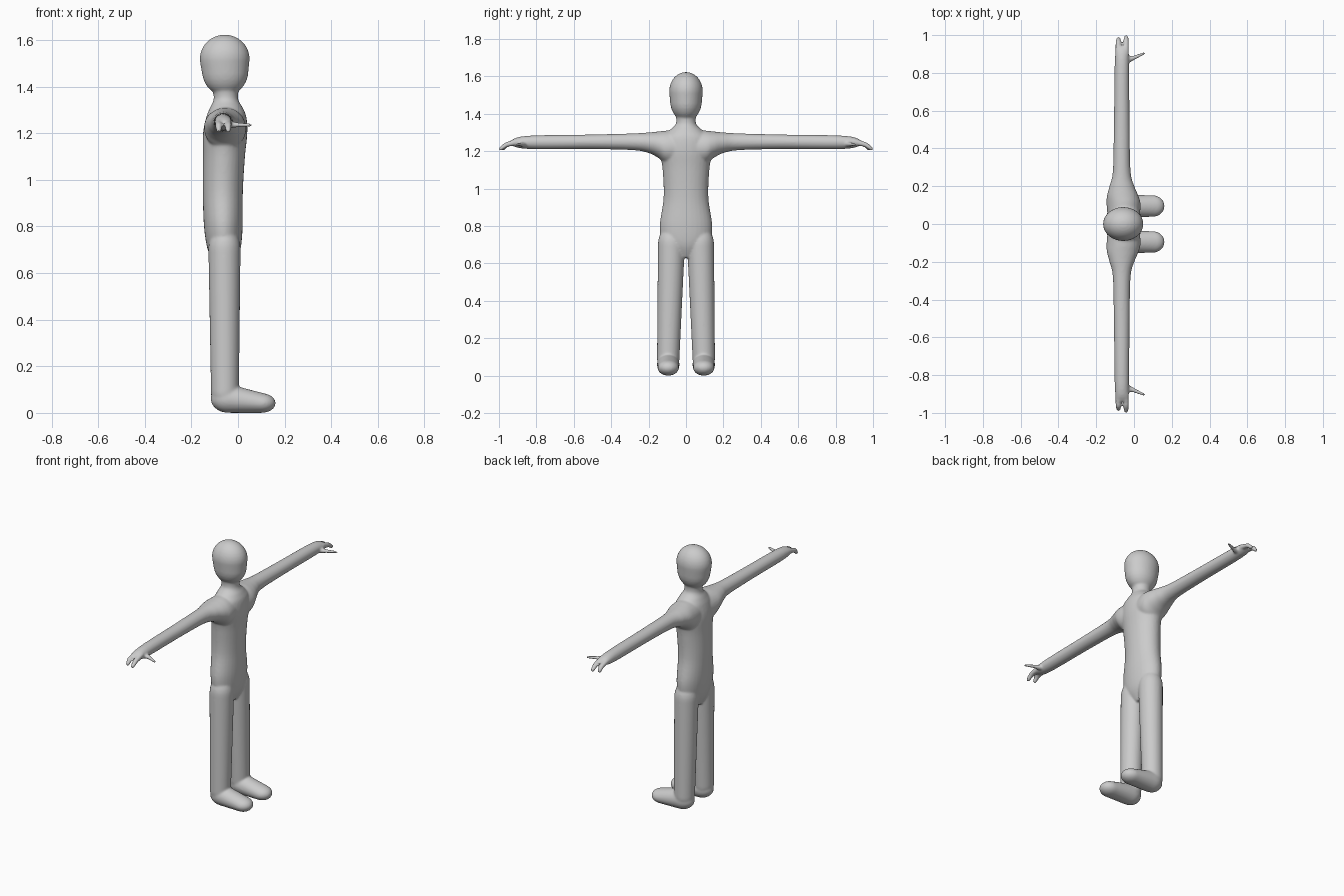
import bpy
import bmesh
from math import cos, sin, pi
from mathutils import Vector

cube = bpy.data.objects.get("Cube")
if cube:
    bpy.data.objects.remove(cube, do_unlink=True)

SIDES = 32
STEPS = 6
X, Y, Z = range(3)


def spline(rows):
    """Resample section rows along a smooth Catmull-Rom curve."""
    rows = [Vector(row) for row in rows]
    padded = [rows[0]] + rows + [rows[-1]]
    smooth = []
    for before, start, end, after in zip(padded, padded[1:], padded[2:], padded[3:]):
        leave, arrive = (end - before) / 2, (after - start) / 2
        for step in range(STEPS):
            t = step / STEPS
            ease = t * t * (3 - 2 * t)
            smooth.append(start.lerp(end, ease)
                          + leave * t * (1 - t) ** 2
                          - arrive * t * t * (1 - t))
    return smooth + [rows[-1]]


def loft(bm, rows, axis, side=1):
    """Skin over oval sections: position, two centres, two half sizes."""
    u_axis, v_axis = [k for k in (X, Y, Z) if k != axis]
    rings = []
    for position, u, v, u_half, v_half in spline(rows):
        ring = []
        for k in range(SIDES):
            angle = 2 * pi * k / SIDES
            point = Vector()
            point[axis] = position
            point[u_axis] = u + u_half * cos(angle)
            point[v_axis] = v + v_half * sin(angle)
            point.y *= side
            ring.append(bm.verts.new(point))
        rings.append(ring)
    for low, high in zip(rings, rings[1:]):
        for k in range(SIDES):
            n = (k + 1) % SIDES
            bm.faces.new((low[k], low[n], high[n], high[k]))
    bm.faces.new(rings[0])
    bm.faces.new(rings[-1])


def ball_points(centre, radii, side):
    """Points over an ellipsoid."""
    for i in range(SIDES // 2 + 1):
        tilt = 2 * pi * i / SIDES
        for k in range(SIDES):
            turn = 2 * pi * k / SIDES
            unit = (sin(tilt) * cos(turn), sin(tilt) * sin(turn), cos(tilt))
            x, y, z = (c + r * n for c, r, n in zip(centre, radii, unit))
            yield x, y * side, z


def hull_chain(bm, balls, side=1):
    """Wrap each neighbouring pair of ellipsoids in a tight skin."""
    for pair in zip(balls, balls[1:]):
        verts = [bm.verts.new(p) for ball in pair for p in ball_points(*ball, side)]
        bmesh.ops.convex_hull(bm, input=verts)
        loose = [v for v in verts if not v.link_faces]
        bmesh.ops.delete(bm, geom=loose, context='VERTS')


# Trunk and neck: height, middle, half depth, half width
trunk = [
    (.63, -.06, .04, .04), (.7, -.06, .07, .12), (.8, -.063, .083, .14),
    (.95, -.065, .086, .12), (1.1, -.06, .09, .125), (1.2, -.055, .095, .14),
    (1.27, -.05, .086, .13), (1.31, -.05, .07, .09), (1.35, -.052, .052, .053),
    (1.42, -.055, .06, .06),
]
head = [
    ((-.055, 0, 1.47), (.1, .085, .11)),
    ((-.057, 0, 1.52), (.107, .09, .103)),
]

# Arm: distance out, middle, height, half depth, half height
arm = [
    (0, -.055, 1.22, .08, .09), (.1, -.055, 1.22, .09, .09),
    (.15, -.06, 1.235, .083, .07), (.2, -.064, 1.245, .066, .055),
    (.28, -.065, 1.25, .047, .045), (.5, -.065, 1.25, .042, .039),
    (.85, -.064, 1.247, .038, .035), (.94, -.063, 1.245, .032, .01),
]
thumb = [
    ((-.05, .865, 1.236), (.02, .022, .016)),
    ((0, .88, 1.236), (.01, .012, .011)),
    ((.055, .905, 1.235), (.007, .007, .007)),
]
leg = [
    ((-.056, .095, .09), (.06, .06, .07)),
    ((-.058, .078, .7), (.069, .072, .1)),
]
foot = [
    ((-.04, .095, .06), (.077, .06, .06)),
    ((.1, .095, .042), (.062, .057, .042)),
]


def finger(x, tip):
    """Finger that droops towards its tip."""
    return [((x, .9, 1.25), (.015, .02, .017)),
            ((x, .96, 1.235), (.015, .015, .013)),
            ((x, tip, 1.213), (.012, .011, .011))]


bm = bmesh.new()
loft(bm, [(z, x, 0, depth, width) for z, x, depth, width in trunk], Z)
hull_chain(bm, head)
for side in (1, -1):
    loft(bm, arm, Y, side)
    for limb in (thumb, leg, foot, finger(-.083, .98), finger(-.042, .99)):
        hull_chain(bm, limb, side)
bmesh.ops.recalc_face_normals(bm, faces=bm.faces)
mesh = bpy.data.meshes.new("figure_body")
bm.to_mesh(mesh)
bm.free()
body = bpy.data.objects.new("figure_body", mesh)
bpy.context.collection.objects.link(body)

# Plain grey surface
grey = bpy.data.materials.new("plain_grey")
grey.use_nodes = True
colour = (.6, .6, .6, 1)
grey.diffuse_color = colour
grey.node_tree.nodes["Principled BSDF"].inputs["Base Color"].default_value = colour
mesh.materials.append(grey)

# Fuse the parts into one skin and soften the joints
fuse = body.modifiers.new("fuse", 'REMESH')
fuse.mode = 'VOXEL'
fuse.voxel_size = .006
fuse.use_smooth_shade = True
soften = body.modifiers.new("soften", 'SMOOTH')
soften.factor = .5
soften.iterations = 8
